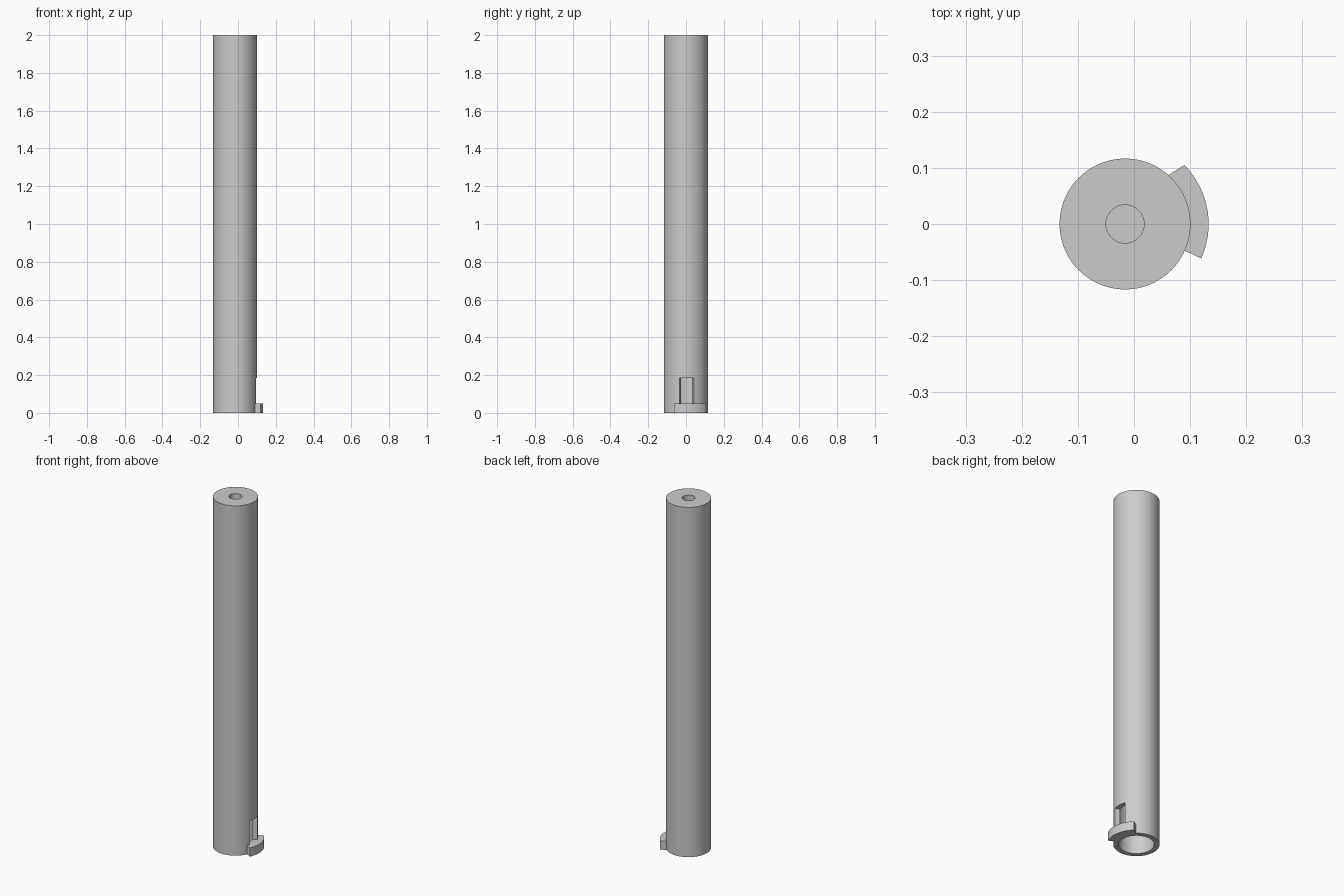
import bpy, bmesh
from math import cos, sin, pi, radians

cube = bpy.data.objects.get("Cube")
if cube:
    bpy.data.objects.remove(cube, do_unlink=True)

AXIS_X = -0.016
RADIUS, BORE, HOLE = 0.1166, 0.09, 0.034

grey = bpy.data.materials.new("plain grey")
grey.use_nodes = True
colour = (0.6, 0.6, 0.6, 1)
grey.diffuse_color = colour
grey.node_tree.nodes["Principled BSDF"].inputs["Base Color"].default_value = colour


def make_object(name, bm):
    bmesh.ops.recalc_face_normals(bm, faces=bm.faces)
    mesh = bpy.data.meshes.new(name)
    bm.to_mesh(mesh)
    bm.free()
    obj = bpy.data.objects.new(name, mesh)
    obj.location.x = AXIS_X
    mesh.materials.append(grey)
    bpy.context.collection.objects.link(obj)
    return obj


def lathe(name, profile, sides=96):
    """Closed turned solid; the first and last rings are capped."""
    bm = bmesh.new()
    rings = [[bm.verts.new((r * cos(2 * pi * i / sides), r * sin(2 * pi * i / sides), z))
              for i in range(sides)] for r, z in profile]
    for a, b in zip(rings, rings[1:]):
        for i in range(sides):
            j = (i + 1) % sides
            bm.faces.new((a[i], a[j], b[j], b[i]))
    bm.faces.new(rings[0])
    bm.faces.new(rings[-1])
    return make_object(name, bm)


def arc_block(name, inner, outer, inner_span, outer_span, bottom, top, steps=20):
    """Curved block between two arcs, extruded upward."""
    def arc(r, span):
        a, b = (radians(d) for d in span)
        angles = [a + (b - a) * i / steps for i in range(steps + 1)]
        return [(r * cos(t), r * sin(t), bottom) for t in angles]
    bm = bmesh.new()
    outline = arc(outer, outer_span) + arc(inner, inner_span)[::-1]
    face = bm.faces.new([bm.verts.new(p) for p in outline])
    up = bmesh.ops.extrude_face_region(bm, geom=[face])["geom"]
    for v in up:
        if isinstance(v, bmesh.types.BMVert):
            v.co.z = top
    return make_object(name, bm)


def smooth(obj):
    bpy.ops.object.select_all(action="DESELECT")
    obj.select_set(True)
    bpy.context.view_layer.objects.active = obj
    bpy.ops.object.shade_smooth_by_angle(angle=radians(30))


# Long tube: open bore below, small blind hole in the top
tube = lathe("tube", [(BORE, 0.6), (BORE, 0), (RADIUS, 0), (RADIUS, 2),
                      (HOLE, 2), (HOLE, 1.7)])

# Window through the tube wall above the tab
cutter = arc_block("window_cutter", 0.07, 0.14, (-17, 21), (-17, 21), 0.05, 0.186)
cutter.hide_render = True
cut = tube.modifiers.new("window", "BOOLEAN")
cut.operation = "DIFFERENCE"
cut.solver = "EXACT"
cut.object = cutter
bpy.context.view_layer.objects.active = tube
bpy.ops.object.modifier_apply(modifier=cut.name)
bpy.data.objects.remove(cutter, do_unlink=True)
smooth(tube)

# Curved tab at the foot, one end radial and the other slanted
tab = arc_block("locking_tab", RADIUS - 0.004, 0.149, (-24, 49), (-24.3, 44.8), 0, 0.05)
smooth(tab)
